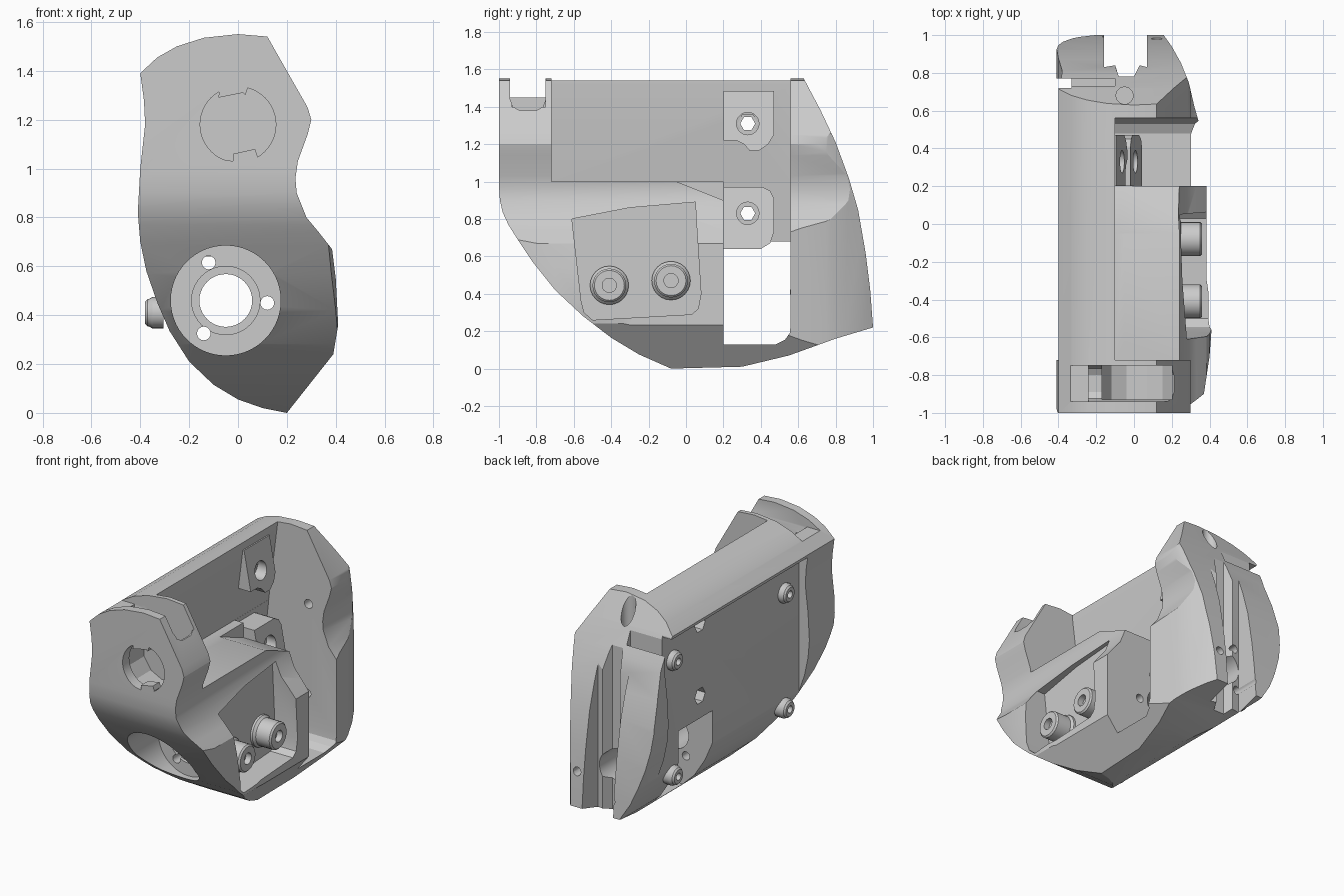
import bpy, bmesh
from math import pi, sin, cos

if "Cube" in bpy.data.objects:
    bpy.data.objects.remove(bpy.data.objects["Cube"])


def finish(name, bm):
    bmesh.ops.recalc_face_normals(bm, faces=bm.faces)
    me = bpy.data.meshes.new(name)
    bm.to_mesh(me)
    bm.free()
    ob = bpy.data.objects.new(name, me)
    bpy.context.collection.objects.link(ob)
    return ob


def prism(name, axis, pts, a, b):
    """Extrude a profile along an axis: x takes (y,z), y takes (x,z), z takes (x,y)."""
    place = {'x': lambda u, v, t: (t, u, v), 'y': lambda u, v, t: (u, t, v),
             'z': lambda u, v, t: (u, v, t)}[axis]
    bm = bmesh.new()
    lo = [bm.verts.new(place(u, v, a)) for u, v in pts]
    hi = [bm.verts.new(place(u, v, b)) for u, v in pts]
    bm.faces.new(lo)
    bm.faces.new(hi)
    n = len(pts)
    for i in range(n):
        j = (i + 1) % n
        bm.faces.new((lo[i], lo[j], hi[j], hi[i]))
    return finish(name, bm)


def circle(u, v, r, n=40):
    return [(u + r * cos(2 * pi * i / n), v + r * sin(2 * pi * i / n)) for i in range(n)]


def rect(u0, u1, v0, v1):
    return [(u0, v0), (u1, v0), (u1, v1), (u0, v1)]


def boolean(target, op, axis, pts, a, b):
    cutter = prism("cutter", axis, pts, a, b)
    cutter.hide_render = True
    m = target.modifiers.new("cut", 'BOOLEAN')
    m.operation, m.solver, m.object = op, 'EXACT', cutter
    bpy.context.view_layer.objects.active = target
    bpy.ops.object.modifier_apply(modifier=m.name)
    bpy.data.objects.remove(cutter)


def smooth(ob):
    bpy.ops.object.select_all(action='DESELECT')
    ob.select_set(True)
    bpy.context.view_layer.objects.active = ob
    bpy.ops.object.shade_smooth_by_angle(angle=0.42)


def bolt(name, x, y, z, side, r, h):
    """Socket bolt head with a flared foot, axis along x."""
    prof = [(r * 1.15, -0.03), (r * 1.15, 0.015), (r, 0.03), (r, h - 0.01), (r - 0.01, h),
            (r * 0.42, h), (r * 0.42, h - 0.04)]
    bm = bmesh.new()
    rings = [[bm.verts.new((x + side * d, y + u, z + v)) for u, v in circle(0, 0, q, 24)]
             for q, d in prof]
    for A, B in zip(rings, rings[1:]):
        for i in range(24):
            j = (i + 1) % 24
            bm.faces.new((A[i], A[j], B[j], B[i]))
    bm.faces.new(rings[0])
    bm.faces.new(rings[-1])
    smooth(finish(name, bm))


# Main shell: front outline, trimmed by the side and top outlines
front = [(-.40, 1.39), (-.33, 1.455), (-.25, 1.5), (-.14, 1.535), (0, 1.55), (.12, 1.54),
         (.285, 1.25), (.3, 1.2), (.285, 1.14), (.245, 1.03), (.235, .96), (.24, .9), (.28, .8),
         (.33, .74), (.385, .67), (.4, .55), (.41, .36), (.39, .24), (.2, 0), (.1, .02),
         (0, .055), (-.1, .115), (-.2, .21), (-.28, .335), (-.33, .45), (-.375, .58),
         (-.4, .7), (-.41, .82), (-.4, 1.0), (-.38, 1.18), (-.385, 1.28)]
side = [(-1, 1.55), (.63, 1.55), (.72, 1.38), (.8, 1.21), (.87, 1.02), (.92, .85), (.96, .62),
        (.985, .42), (1, .22), (.8, .16), (.55, .07), (.3, .01), (-.08, .0), (-.25, .075),
        (-.4, .165), (-.55, .28), (-.7, .42), (-.82, .57), (-.9, .69), (-.95, .77),
        (-.98, .835), (-.995, .9), (-1, .98)]
top = [(-.45, -1.05), (.26, -1.05), (.3, -1), (.37, -.9), (.4, -.7), (.415, -.5), (.385, -.3),
       (.385, .5), (.34, .55), (.32, .62), (.29, .75), (.25, .85), (.2, .94), (.15, 1.01),
       (-.45, 1.01)]
shell = prism("outer_shell", 'y', front, -1.02, 1.02)
boolean(shell, 'INTERSECT', 'x', side, -.6, .6)
boolean(shell, 'INTERSECT', 'z', top, -.3, 1.9)


def cut(axis, pts, a, b):
    boolean(shell, 'DIFFERENCE', axis, pts, a, b)


# Open bay on the right, with the see-through window at its rear
window = [(.2, .13), (.48, .13), (.53, .155), (.555, .19), (.56, .24)]
cut('x', [(-.72, 1.0), (-.05, 1.0), (.2, .9)] + window + [(.56, 1.7), (-.72, 1.7)], -.1, .6)
cut('x', window + [(.56, .68), (.2, .68)], -.6, -.05)
# Inner wall leans outward below its top edge
cut('y', [(-.1, 1.52), (-.05, 1.52), (-.05, 1.0), (-.165, 1.0)], -.72, .56)
cut('y', [(-.163, 1.01), (-.05, 1.01), (-.05, .67), (-.2, .67)], .2, .56)
# Flat recessed left face and groove ahead of the rear fin
cut('x', [(-.72, -.2), (.765, -.2), (.765, 1.37), (-.72, 1.37)], -.6, -.335)
cut('x', rect(.72, .77, -.2, 1.8), -.6, -.332)
cut('x', rect(.73, .77, 1.08, 1.8), -.6, -.1)
# Rear gap between the two fins
cut('z', [(-.16, 1.2), (-.16, .83), (-.1, .84), (-.08, .78), (0, .78), (.03, .84), (.07, .83),
          (.07, 1.2)], -.3, 1.9)
# Front pocket, its side slot and keyed round opening
cut('y', [(-.17, 1.7), (-.17, 1.12), (-.12, 1.04), (-.04, 1.0), (.07, 1.0), (.15, 1.04),
          (.2, 1.12), (.2, 1.7)], -.93, -.75)
cut('x', [(-.94, 1.7), (-.94, 1.44), (-.925, 1.4), (-.89, 1.38), (-.8, 1.38), (-.765, 1.4),
          (-.75, 1.44), (-.75, 1.7)], -.24, .6)
cut('x', rect(-.94, -.75, 1.45, 1.8), -.6, -.2)
arcs = [[(.155 * cos(t * pi / 24), 1.18 + .155 * sin(t * pi / 24)) for t in span]
        for span in (range(-8, 11), range(16, 34))]
cut('y', arcs[0] + [(.03, 1.3), (.02, 1.31), (-.08, 1.29)] + arcs[1]
    + [(-.02, 1.03), (-.02, 1.06), (.07, 1.08), (.08, 1.05)], -1.1, -.9)
# Motor seat in the lower front, bore and fixing holes
cut('y', circle(-.05, .46, .225, 56), -1.1, -.45)
cut('y', circle(-.05, .46, .14), -1.1, -.43)
cut('y', circle(-.05, .46, .108), -1.1, .95)
for x, z in ((-.12, .615), (.12, .45), (-.14, .325)):
    cut('y', circle(x, z, .028, 16), -1.1, 1.1)
# Bolt plate recess on the right flank
cut('x', [(-.61, .8), (-.56, .36), (-.545, .3), (-.5, .26), (.03, .29), (.065, .32), (.08, .4),
          (.055, .79), (.05, .89), (-.3, .86)], .22, .6)
# Hole in the sloping rear top and pin hole in the bulkhead
cut('z', circle(-.05, .68, .045, 24), 1.3, 1.8)
cut('y', circle(.13, 1.05, .03, 16), .4, .68)
for z in (.83, 1.31):
    cut('x', circle(.33, z, .055, 6), -.6, 0)
smooth(shell)

# Lugs on the inside of the left wall, with faces leaning upward
lugs = {"upper_lug": (1.31, -.1, [(.2, 1.22), (.27, 1.22), (.31, 1.2), (.34, 1.165),
                                  (.39, 1.165), (.44, 1.2), (.47, 1.25), (.47, 1.485),
                                  (.2, 1.485)]),
        "lower_lug": (.83, -.03, [(.2, .64), (.4, .64), (.45, .67), (.47, .73), (.47, .91),
                                  (.45, .95), (.41, .97), (.2, .97)])}
for name, (z, x, pts) in lugs.items():
    lug = prism(name, 'x', pts, -.24, .2)
    boolean(lug, 'INTERSECT', 'y', [(-.3, z + .2), (x, z + .2), (x + .075, z - .2),
                                    (-.3, z - .2)], 0, .6)
    boolean(lug, 'DIFFERENCE', 'x', circle(.33, z, .06, 28), x - .03, .3)
    boolean(lug, 'DIFFERENCE', 'x', circle(.33, z, .04, 6), -.4, .3)
    smooth(lug)

# Bolts: two large on the right plate, four on the left face
for y, z in ((-.41, .445), (-.08, .47)):
    bolt("plate_bolt", .22, y, z, 1, .09, .14)
for y in (-.56, .62):
    for z in (.41, 1.18):
        bolt("left_bolt", -.335, y, z, -1, .056, .045)
